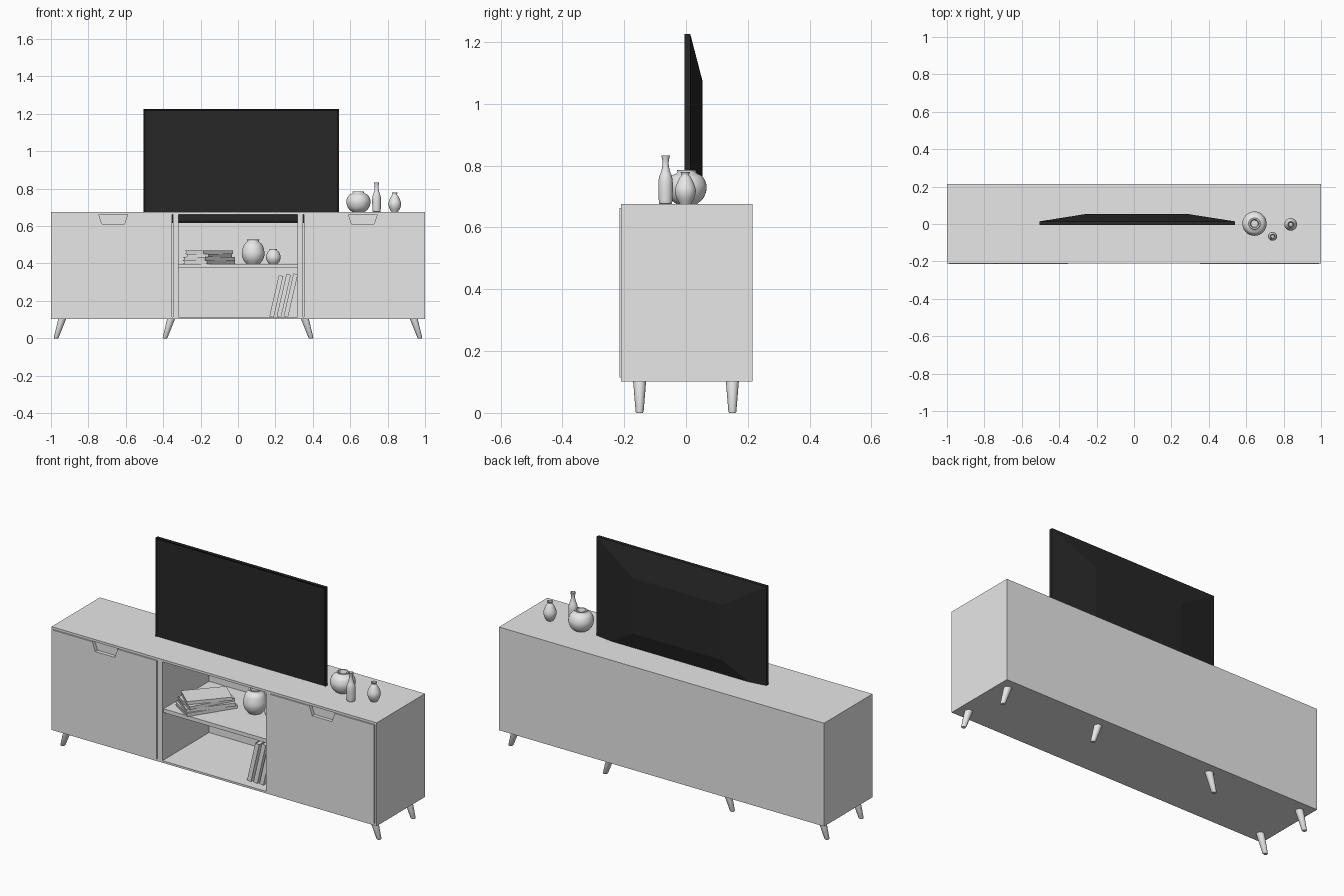
import bpy, bmesh, math
from mathutils import Matrix, Vector

if "Cube" in bpy.data.objects:
    bpy.data.objects.remove(bpy.data.objects["Cube"])


def material(name, v):
    m = bpy.data.materials.new(name)
    m.diffuse_color = (v, v, v, 1)
    m.use_nodes = True
    m.node_tree.nodes["Principled BSDF"].inputs["Base Color"].default_value = m.diffuse_color
    return m


GREY = material("light_grey", 0.8)
BLACK = material("black", 0.02)


def finish(name, bm, mat=GREY):
    bmesh.ops.recalc_face_normals(bm, faces=bm.faces)
    me = bpy.data.meshes.new(name)
    bm.to_mesh(me)
    bm.free()
    ob = bpy.data.objects.new(name, me)
    bpy.context.collection.objects.link(ob)
    me.materials.append(mat)
    return ob


def add_box(bm, lo, hi):
    lo, hi = Vector(lo), Vector(hi)
    m = Matrix.Translation((lo + hi) / 2) @ Matrix.Diagonal((*(hi - lo), 1))
    return bmesh.ops.create_cube(bm, size=1, matrix=m)["verts"]


def box(name, lo, hi, mat=GREY):
    bm = bmesh.new()
    add_box(bm, lo, hi)
    return finish(name, bm, mat)


def smooth(ob, angle=40):
    bpy.ops.object.select_all(action='DESELECT')
    ob.select_set(True)
    bpy.context.view_layer.objects.active = ob
    bpy.ops.object.shade_smooth_by_angle(angle=math.radians(angle))


def vase(name, loc, profile, seg=32):
    """Turn a (radius, height) profile and give it a hollow neck."""
    # soften the outline with a Catmull-Rom curve through the points
    pts = [profile[0]]
    for i in range(len(profile) - 1):
        p = [Vector(profile[max(0, min(len(profile) - 1, i + k))]) for k in (-1, 0, 1, 2)]
        for s in range(1, 5):
            t = s / 4
            pts.append(tuple(0.5 * (2 * p[1] + (p[2] - p[0]) * t
                       + (2 * p[0] - 5 * p[1] + 4 * p[2] - p[3]) * t * t
                       + (3 * p[1] - p[0] - 3 * p[2] + p[3]) * t ** 3)))
    r, h = pts[-1]
    pts += [(r * 0.75, h), (r * 0.6, h - 0.02)]
    bm = bmesh.new()
    rings = [[bm.verts.new((a * math.cos(2 * math.pi * k / seg),
                            a * math.sin(2 * math.pi * k / seg), z))
              for k in range(seg)] for a, z in pts]
    for lo, hi in zip(rings, rings[1:]):
        for k in range(seg):
            n = (k + 1) % seg
            bm.faces.new((lo[k], lo[n], hi[n], hi[k]))
    bm.faces.new(rings[0])
    bm.faces.new(rings[-1])
    ob = finish(name, bm)
    ob.location = loc
    smooth(ob)


def book(name, size, matrix):
    """Two covers, a spine and a slightly recessed page block."""
    l, w, t = size
    c, g = 0.003, 0.004
    bm = bmesh.new()
    add_box(bm, (-l / 2, -w / 2, 0), (l / 2, w / 2, c))
    add_box(bm, (-l / 2, -w / 2, t - c), (l / 2, w / 2, t))
    add_box(bm, (-l / 2, -w / 2, c), (l / 2, -w / 2 + c, t - c))
    add_box(bm, (-l / 2 + g, -w / 2 + c, c), (l / 2 - g, w / 2 - g, t - c))
    ob = finish(name, bm)
    ob.matrix_world = matrix


# Cabinet carcass
F, B = -0.21, 0.215
box("cabinet_top", (-1, F, 0.663), (1, B, 0.676))
box("cabinet_bottom", (-1, F, 0.102), (1, B, 0.113))
box("cabinet_back", (-0.99, 0.2, 0.113), (0.99, B, 0.663))
for side, s in (("left", -1), ("right", 1)):
    a, b = sorted((s, s * 0.99))
    box(side + "_side_panel", (a, F, 0.113), (b, B, 0.663))
    a, b = sorted((s * 0.348, s * 0.318))
    box(side + "_divider", (a, F, 0.113), (b, 0.2, 0.663))
    # Door with a trapezoid finger notch at its top edge
    bm = bmesh.new()
    outline = [(0.352, 0.115), (0.988, 0.115), (0.988, 0.662), (0.745, 0.662),
               (0.728, 0.612), (0.607, 0.612), (0.59, 0.662), (0.352, 0.662)]
    f = bm.faces.new([bm.verts.new((s * x, -0.215, z)) for x, z in outline])
    ext = bmesh.ops.extrude_face_region(bm, geom=[f])["geom"]
    bmesh.ops.translate(bm, vec=(0, 0.02, 0),
                        verts=[v for v in ext if isinstance(v, bmesh.types.BMVert)])
    finish(side + "_door", bm)
    a, b = sorted((s * 0.58, s * 0.755))
    box(side + "_grip_back", (a, -0.195, 0.6), (b, -0.19, 0.663))
box("shelf", (-0.318, -0.2, 0.377), (0.318, 0.2, 0.398))

# Splayed tapered legs: four along the back, two at the front corners
for i, (x, y) in enumerate([(-0.94, -0.15), (0.94, -0.15), (-0.94, 0.15),
                            (0.94, 0.15), (-0.358, 0.15), (0.358, 0.15)]):
    bm = bmesh.new()
    rings = []
    for r, z in ((0.010, 0), (0.013, 0.004), (0.021, 0.103)):
        cx = x + math.copysign(0.033, x) * (1 - z / 0.103)
        rings.append([bm.verts.new((cx + r * math.cos(k * math.pi / 12),
                                    y + r * math.sin(k * math.pi / 12), z)) for k in range(24)])
    for lo, hi in zip(rings, rings[1:]):
        for k in range(24):
            n = (k + 1) % 24
            bm.faces.new((lo[k], lo[n], hi[n], hi[k]))
    bm.faces.new(rings[0])
    bm.faces.new(rings[-1])
    smooth(finish(f"leg_{i + 1}", bm))

# Television: thin slab, recessed screen, back tapering to a smaller panel
bm = bmesh.new()
add_box(bm, (-0.505, -0.005, 0.617), (0.54, 0.014, 1.225))
bm.faces.ensure_lookup_table()
front = min(bm.faces, key=lambda q: q.calc_center_median().y)
back = max(bm.faces, key=lambda q: q.calc_center_median().y)
bmesh.ops.inset_region(bm, faces=[front], thickness=0.01)
bmesh.ops.translate(bm, vec=(0, 0.005, 0), verts=front.verts[:])
ext = bmesh.ops.extrude_face_region(bm, geom=[back])["geom"]
bm.faces.remove(back)
for v in [e for e in ext if isinstance(e, bmesh.types.BMVert)]:
    v.co.x = 0.29 if v.co.x > 0 else -0.26
    v.co.z = 1.075 if v.co.z > 0.9 else 0.767
    v.co.y = 0.053
finish("television", bm, BLACK)

# Vases on the cabinet top
vase("wide_vase", (0.644, 0.002, 0.676),
     [(0.034, 0), (0.055, 0.02), (0.065, 0.054), (0.054, 0.086), (0.032, 0.1), (0.031, 0.109)])
vase("bottle_vase", (0.741, -0.066, 0.676),
     [(0.019, 0), (0.022, 0.01), (0.023, 0.075), (0.013, 0.11), (0.010, 0.135), (0.014, 0.156)])
vase("teardrop_vase", (0.838, -0.002, 0.676),
     [(0.018, 0), (0.031, 0.025), (0.033, 0.05), (0.02, 0.082), (0.012, 0.093), (0.016, 0.104)])

# Vases on the shelf
vase("large_shelf_vase", (0.081, 0.035, 0.398),
     [(0.036, 0), (0.054, 0.025), (0.061, 0.058), (0.05, 0.1), (0.032, 0.118), (0.033, 0.129)])
vase("small_shelf_vase", (0.189, 0.03, 0.398),
     [(0.023, 0), (0.034, 0.015), (0.039, 0.036), (0.031, 0.062), (0.02, 0.072), (0.021, 0.08)])

# Stack of turned books on the shelf
z = 0.398
for i, (l, w, t, ang) in enumerate([(0.275, 0.15, 0.018, 57), (0.26, 0.15, 0.018, 52),
                                    (0.25, 0.14, 0.017, 60), (0.235, 0.135, 0.018, 48)]):
    book(f"stacked_book_{i + 1}", (l, w, t),
         Matrix.Translation((-0.155, -0.055, z)) @ Matrix.Rotation(math.radians(ang), 4, 'Z'))
    z += t

# Books leaning against the right divider
for i, (x, h) in enumerate([(0.168, 0.225), (0.207, 0.232), (0.244, 0.235)]):
    lean = (Matrix.Translation((x, -0.085, 0.118))
            @ Matrix.Rotation(math.radians(13), 4, 'Y')
            @ Matrix.Translation((0, 0, h / 2)) @ Matrix.Rotation(math.radians(90), 4, 'Y'))
    book(f"leaning_book_{i + 1}", (h, 0.15, 0.024), lean)
